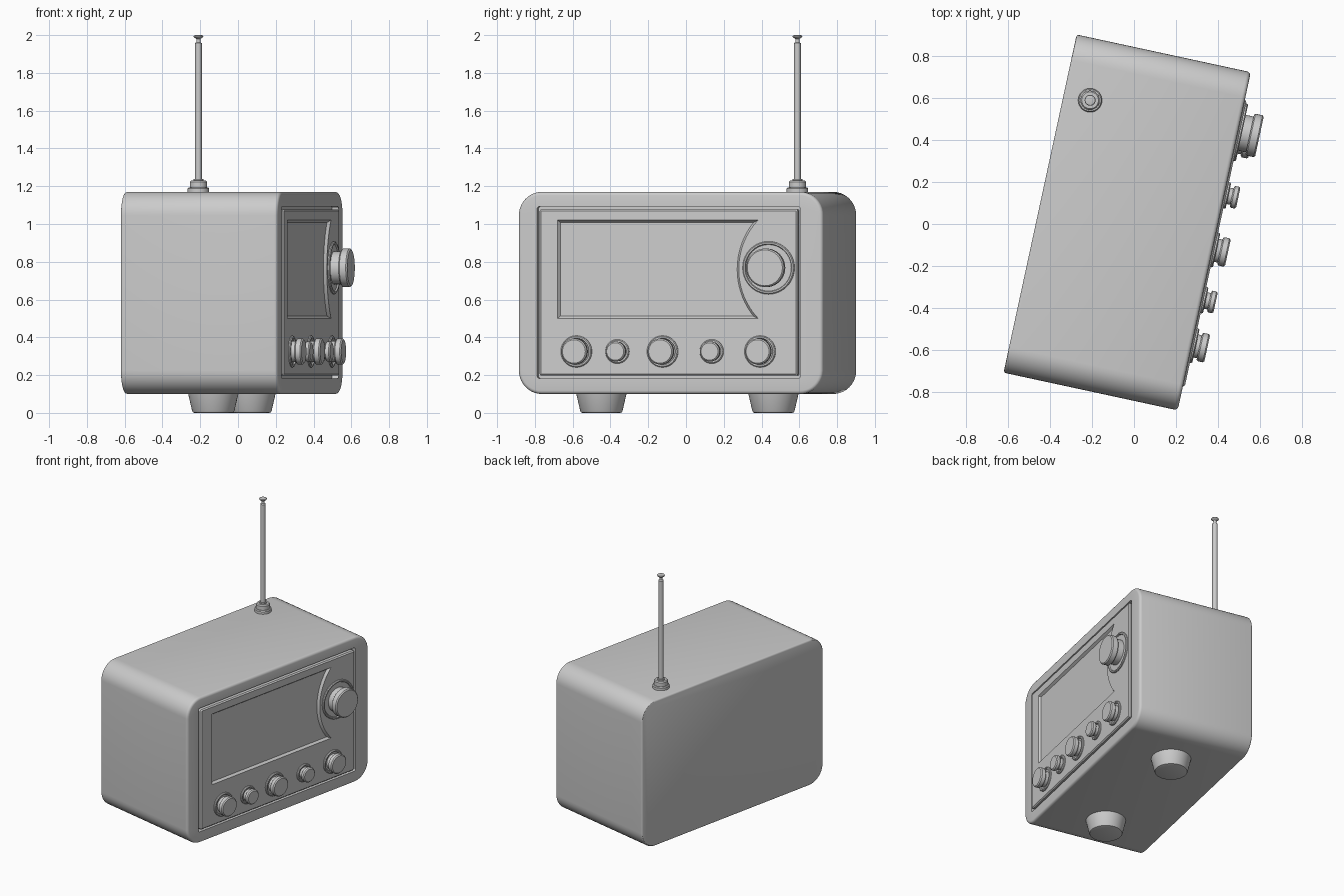
import bpy, bmesh, math
from mathutils import Matrix, Vector

if "Cube" in bpy.data.objects:
    bpy.data.objects.remove(bpy.data.objects["Cube"])

# Local frame: X = depth (dial side is +X), Y = width, Z = up; the radio is turned on the floor
PLACE = Matrix.Translation((-0.0325, 0.0075, 0)) @ Matrix.Rotation(math.radians(-12.2), 4, 'Z')

gray = bpy.data.materials.new("plain gray")
gray.diffuse_color = (0.6, 0.6, 0.6, 1)
gray.use_nodes = True
gray.node_tree.nodes["Principled BSDF"].inputs["Base Color"].default_value = gray.diffuse_color


def make_object(name, bm):
    bmesh.ops.recalc_face_normals(bm, faces=bm.faces)
    bm.transform(PLACE)
    mesh = bpy.data.meshes.new(name)
    bm.to_mesh(mesh)
    bm.free()
    mesh.materials.append(gray)
    obj = bpy.data.objects.new(name, mesh)
    bpy.context.collection.objects.link(obj)
    return obj


def loft(name, rings, cap=True):
    """Bridge closed rings that all have the same number of points."""
    bm = bmesh.new()
    loops = [[bm.verts.new(p) for p in ring] for ring in rings]
    n = len(loops[0])
    for a, b in zip(loops, loops[1:]):
        for i in range(n):
            j = (i + 1) % n
            bm.faces.new((a[i], a[j], b[j], b[i]))
    if cap:
        bm.faces.new(loops[0])
        bm.faces.new(loops[-1])
    return make_object(name, bm)


def rounded_rect(y0, y1, z0, z1, r, x, inset=0.0, seg=10):
    r = max(r - inset, 0.002)
    y0, y1, z0, z1 = y0 + inset, y1 - inset, z0 + inset, z1 - inset
    pts = []
    corners = ((y1 - r, z1 - r), (y0 + r, z1 - r), (y0 + r, z0 + r), (y1 - r, z0 + r))
    for k, (cy, cz) in enumerate(corners):
        for i in range(seg + 1):
            a = math.pi / 2 * (k + i / seg)
            pts.append((x, cy + r * math.cos(a), cz + r * math.sin(a)))
    return pts


def lathe(name, profile, origin, axis='Z', seg=40):
    """Turn a (radius, height) profile around Z or X."""
    rings = []
    for r, h in profile:
        ring = []
        for i in range(seg):
            a = 2 * math.pi * i / seg
            c, s = r * math.cos(a), r * math.sin(a)
            ring.append(Vector(origin) + Vector((c, s, h) if axis == 'Z' else (h, c, s)))
        rings.append(ring)
    return loft(name, rings)


# Cabinet: rounded shell with a rectangular opening in its dial side
D, F = 0.425, 0.018
body = (-0.825, 0.825, 0.10, 1.17, 0.125)
opening = (-0.722, 0.704, 0.183, 1.092, 0.012)
fillet = [(F * (1 - math.sin(a)), F * (1 - math.cos(a)))
          for a in (math.radians(d) for d in (0, 22.5, 45, 67.5, 90))]
rings = [rounded_rect(*body, -D + dx, ins) for ins, dx in
         [(f * 0.6, g * 0.6) for f, g in fillet]]
rings = [rounded_rect(*body, -D + 0.012 - 0.012 * math.cos(a), 0.012 - 0.012 * math.sin(a))
         for a in (0, math.pi / 6, math.pi / 3, math.pi / 2)]
rings += [rounded_rect(*body, D - F + F * math.sin(a), F - F * math.cos(a))
          for a in (math.radians(d) for d in (0, 22.5, 45, 67.5, 90))]
rings += [rounded_rect(*opening, D), rounded_rect(*opening, D - 0.035)]
loft("cabinet", rings)

# Dial panel sitting in the opening, with a narrow gap all around
P = D + 0.009
panel_rect = (-0.708, 0.690, 0.197, 1.078, 0.012)
panel = loft("dial_panel", [
    rounded_rect(*panel_rect, D - 0.04),
    rounded_rect(*panel_rect, P - 0.008),
    rounded_rect(*panel_rect, P, 0.008)])


# Display recess: sloped walls, with one side curving around the tuning knob
def display_outline(x, inset):
    y0, z0, z1 = -0.61 + inset, 0.50 + inset, 1.02 - inset
    r, cy, cz = 0.38 + inset, 0.752, 0.76
    top = math.asin((z1 - cz) / r)
    pts = [(x, y0, z1), (x, y0, z0)]
    for i in range(25):
        a = -top + 2 * top * i / 24
        pts.append((x, cy - r * math.cos(a), cz + r * math.sin(a)))
    return pts


cutter = loft("display_cutter", [display_outline(P + 0.02, -0.015),
                                 display_outline(P - 0.016, 0.012)])
cutter.hide_render = True
cut = panel.modifiers.new("display", 'BOOLEAN')
cut.operation = 'DIFFERENCE'
cut.solver = 'EXACT'
cut.object = cutter
bpy.context.view_layer.objects.active = panel
bpy.ops.object.modifier_apply(modifier=cut.name)
bpy.data.objects.remove(cutter)


# Knobs: raised collar, stem and bevelled cap
def knob(name, y, z, collar, stem, cap, start, end):
    lathe(name + "_collar", [
        (collar, -0.01), (collar, 0.006), (collar - 0.005, 0.011),
        (collar - 0.013, 0.011), (collar - 0.017, 0.003), (stem, 0.003), (stem, -0.01)],
        (P, y, z), 'X')
    lathe(name, [
        (stem, -0.005), (stem, start - P), (cap - 0.006, start - P), (cap, start - P + 0.006),
        (cap, end - P - 0.007), (cap - 0.007, end - P)], (P, y, z), 'X')


knob("tuning_knob", 0.534, 0.768, 0.14, 0.087, 0.102, 0.483, 0.53)
for i, y in enumerate((-0.507, -0.285, -0.040, 0.226, 0.488)):
    if i % 2 == 0:
        knob(f"control_knob_{i + 1}", y, 0.325, 0.084, 0.056, 0.069, 0.462, 0.50)
    else:
        knob(f"control_knob_{i + 1}", y, 0.325, 0.064, 0.040, 0.053, 0.462, 0.493)

# Two tapered feet
for side, y in (("left", -0.466), ("right", 0.466)):
    lathe(f"foot_{side}", [(0.100, 0.0), (0.108, 0.003), (0.112, 0.010), (0.134, 0.105)],
          (0, y, 0))

# Antenna: stepped base, rod and tip button
ANT = (-0.296, 0.532, 0)
lathe("antenna_base", [
    (0.057, 1.165), (0.057, 1.188), (0.052, 1.194), (0.046, 1.194), (0.046, 1.222),
    (0.040, 1.229), (0.026, 1.229), (0.026, 1.237), (0.018, 1.237)], ANT)
lathe("antenna_rod", [(0.018, 1.20), (0.018, 1.957), (0.011, 1.962), (0.011, 1.985)], ANT, seg=24)
lathe("antenna_tip", [
    (0.011, 1.980), (0.024, 1.989), (0.026, 1.994), (0.024, 1.998), (0.016, 2.0)], ANT, seg=24)

# Smooth shading with crisp edges
bpy.ops.object.select_all(action='SELECT')
bpy.ops.object.shade_smooth_by_angle(angle=math.radians(30))
